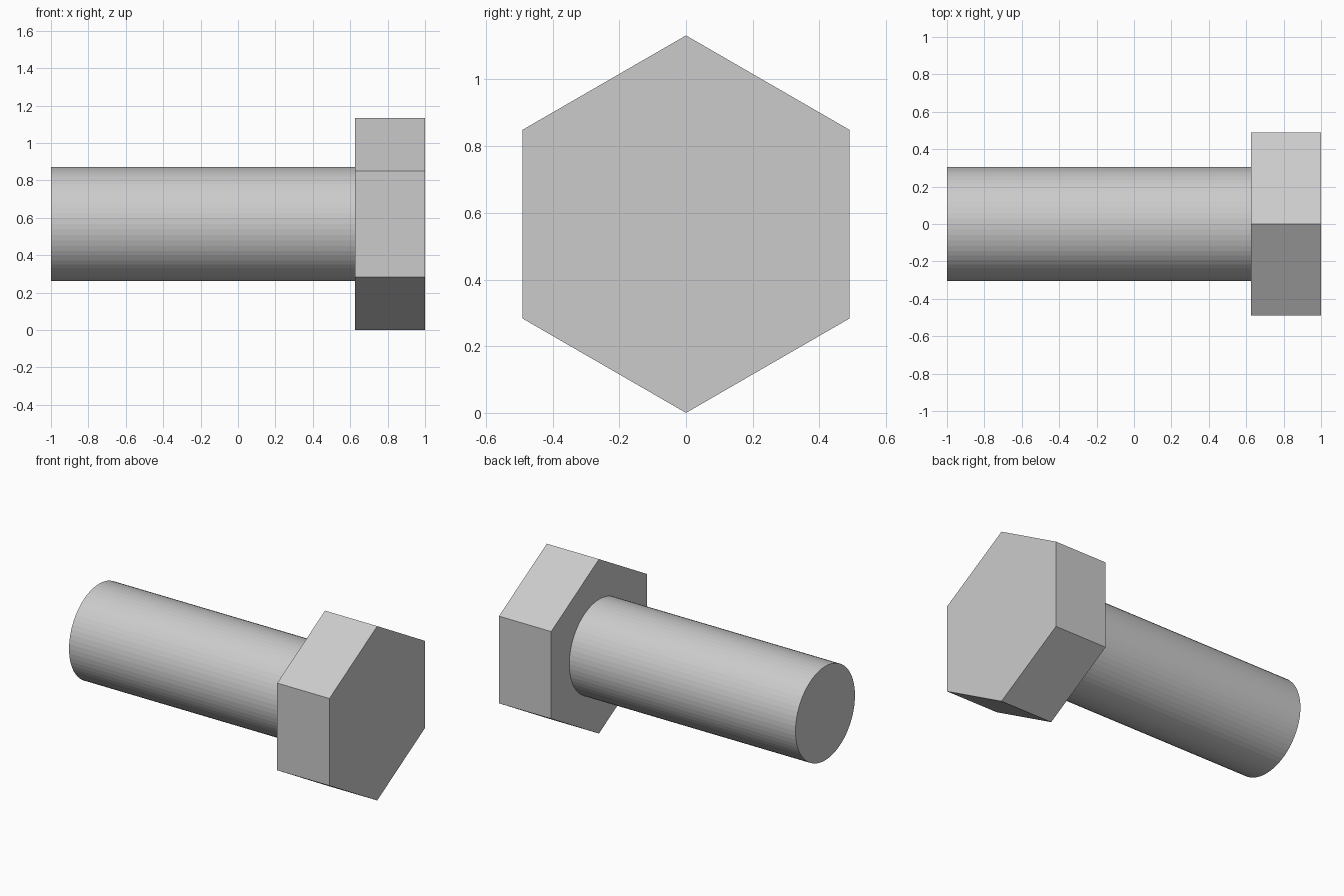
import bpy, bmesh
from math import sin, cos, tau

if "Cube" in bpy.data.objects:
    bpy.data.objects.remove(bpy.data.objects["Cube"])

AXIS_Z = 0.566  # height of the bolt's centre line


def prism(name, sides, radius, x0, x1):
    """Regular prism lying along x, with one corner pointing straight up."""
    bm = bmesh.new()
    ring = [bm.verts.new((x0, radius * sin(tau * i / sides),
                          AXIS_Z + radius * cos(tau * i / sides)))
            for i in range(sides)]
    cap = bm.faces.new(ring)
    ext = bmesh.ops.extrude_face_region(bm, geom=[cap], use_keep_orig=True)
    top = [v for v in ext["geom"] if isinstance(v, bmesh.types.BMVert)]
    bmesh.ops.translate(bm, verts=top, vec=(x1 - x0, 0, 0))
    bmesh.ops.recalc_face_normals(bm, faces=bm.faces)
    mesh = bpy.data.meshes.new(name)
    bm.to_mesh(mesh)
    bm.free()
    obj = bpy.data.objects.new(name, mesh)
    bpy.context.collection.objects.link(obj)
    return obj


# Plain round shank, seated slightly into the head
prism("shank", 64, 0.305, -1.0, 0.63)

# Hexagonal head
prism("hex_head", 6, 0.566, 0.625, 1.0)
